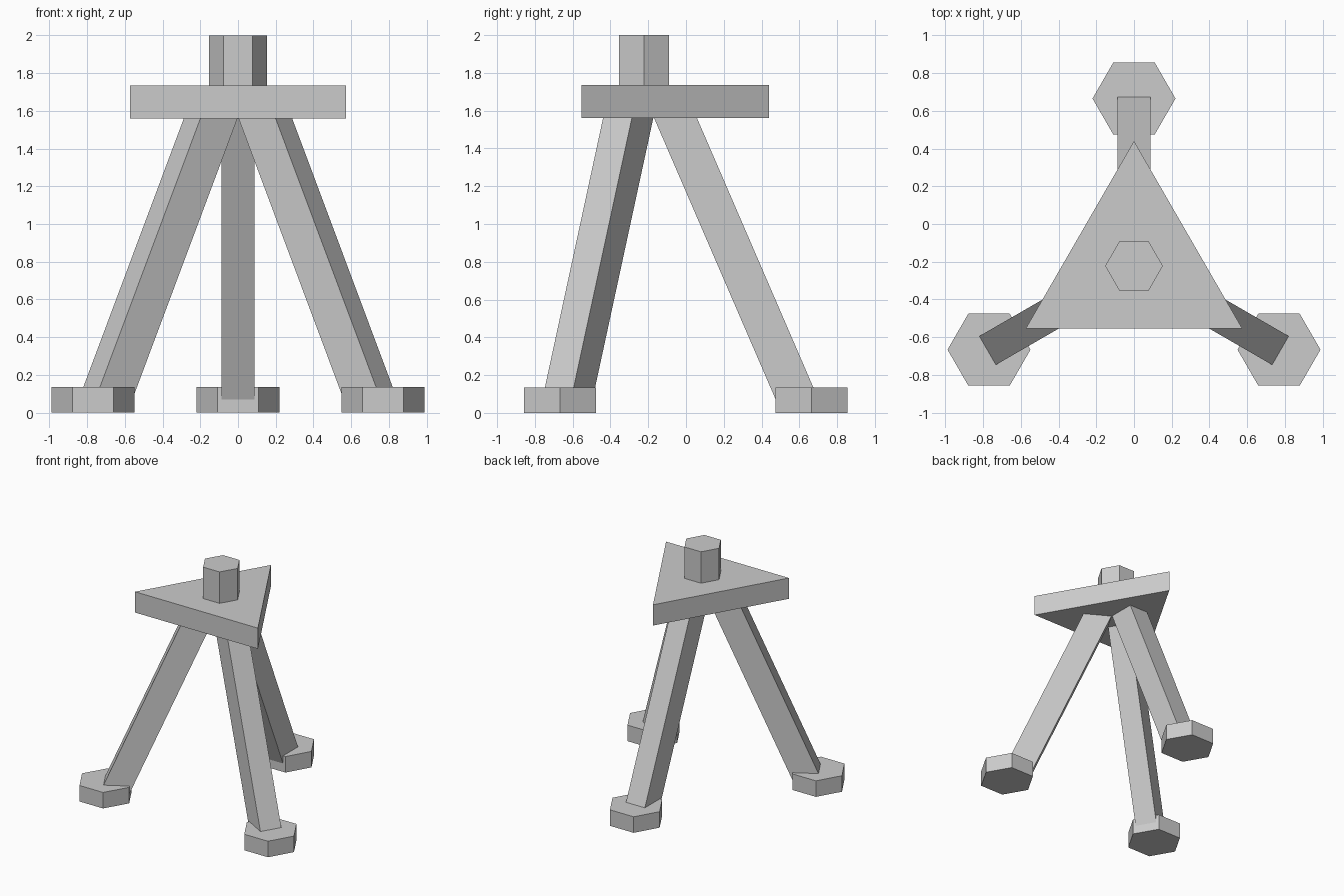
import bpy
import bmesh
from math import cos, sin, radians
from mathutils import Vector

if "Cube" in bpy.data.objects:
    bpy.data.objects.remove(bpy.data.objects["Cube"])

CY = -0.2225      # y of the stool axis
SLOPE = 0.432     # outward lean of the legs per unit of height


def loft(name, bottom, top):
    """Solid between two matching counter-clockwise polygons."""
    bm = bmesh.new()
    lo = [bm.verts.new(p) for p in bottom]
    hi = [bm.verts.new(p) for p in top]
    n = len(lo)
    bm.faces.new(lo[::-1])
    bm.faces.new(hi)
    for i in range(n):
        j = (i + 1) % n
        bm.faces.new((lo[i], lo[j], hi[j], hi[i]))
    mesh = bpy.data.meshes.new(name)
    bm.to_mesh(mesh)
    bm.free()
    obj = bpy.data.objects.new(name, mesh)
    bpy.context.collection.objects.link(obj)
    return obj


def prism(name, sides, radius, x, y, z0, z1, start=0):
    angles = [radians(start + 360 * i / sides) for i in range(sides)]
    ring = [(x + radius * cos(a), y + radius * sin(a)) for a in angles]
    loft(name, [(*p, z0) for p in ring], [(*p, z1) for p in ring])


def leg_section(direction, z):
    """Horizontal slice of a leaning leg at height z."""
    side = Vector((-direction.y, direction.x, 0))
    inner = 0.054 + SLOPE * (1.56 - z)
    outer = inner + 0.227
    base = Vector((0, CY, z))
    return [base + direction * r + side * s for r, s in
            ((inner, -0.088), (outer, -0.088), (outer, 0.088), (inner, 0.088))]


# Triangular plate and hexagonal knob on top
prism("plate", 3, 0.6625, 0, CY, 1.56, 1.735, start=90)
prism("knob", 6, 0.153, 0, CY, 1.735, 2.0)

# Three leaning legs, each in a hexagonal foot
for label, angle in (("back", 90), ("left", 210), ("right", 330)):
    d = Vector((cos(radians(angle)), sin(radians(angle)), 0))
    loft(label + "_leg", leg_section(d, 0.05), leg_section(d, 1.57))
    prism(label + "_foot", 6, 0.22, d.x * 0.888, CY + d.y * 0.888, 0, 0.135)
